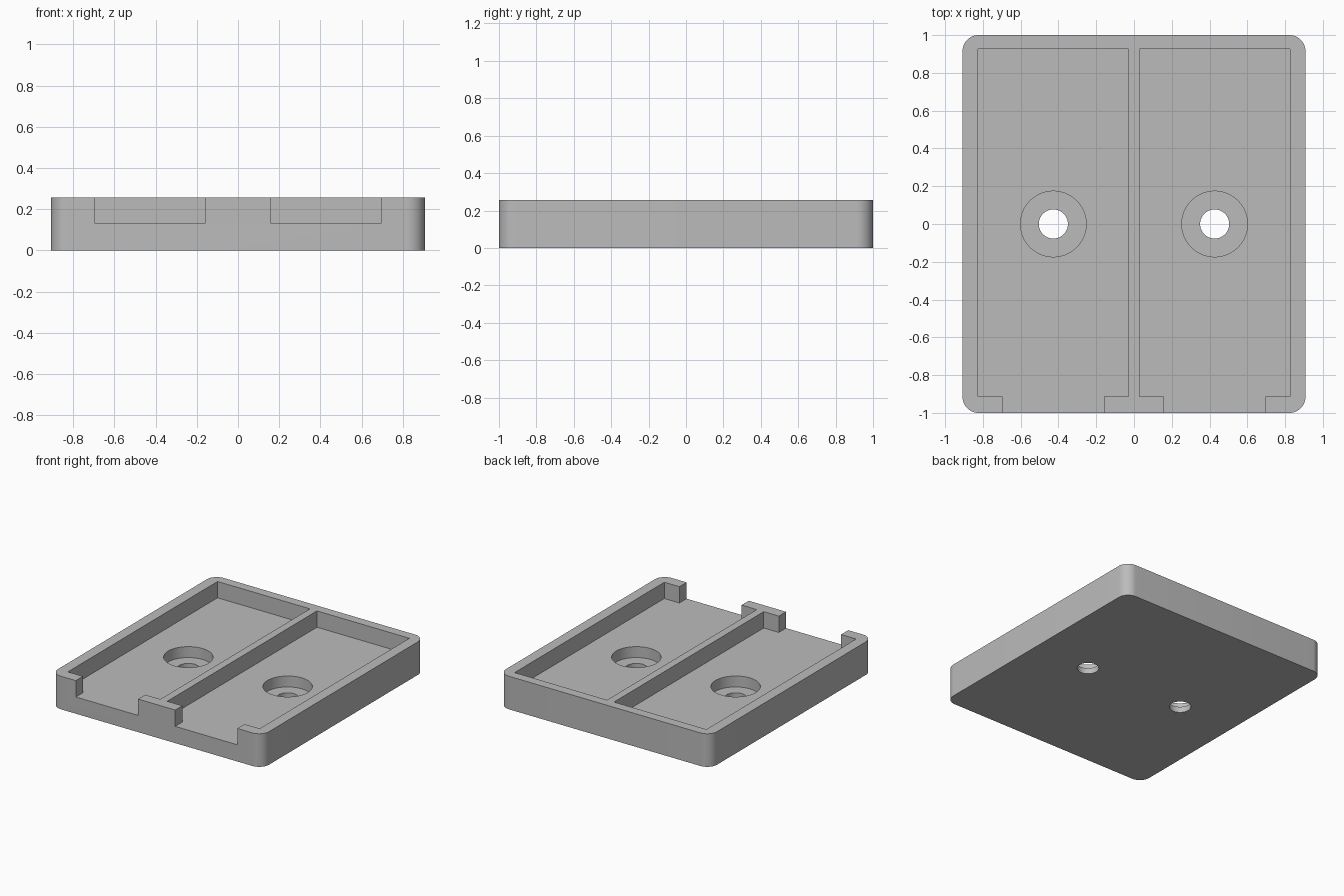
import bpy
import bmesh
from math import cos, sin, pi, radians

cube = bpy.data.objects.get("Cube")
if cube:
    bpy.data.objects.remove(cube, do_unlink=True)

HALF_W, HALF_D, HEIGHT = 0.908, 1.0, 0.257
FLOOR_Z, BORE_Z = 0.13, 0.045
CORNER_R = 0.085
HOLE_X, BORE_R, HOLE_R = 0.427, 0.174, 0.077

grey = bpy.data.materials.new("plain grey")
grey.use_nodes = True
grey.diffuse_color = (0.5, 0.5, 0.5, 1)
grey.node_tree.nodes["Principled BSDF"].inputs["Base Color"].default_value = (0.5, 0.5, 0.5, 1)


def arc(cx, cy, r, start, end, steps):
    """Points along an arc, angles in degrees."""
    angles = [radians(start + (end - start) * i / steps) for i in range(steps + 1)]
    return [(cx + r * cos(a), cy + r * sin(a)) for a in angles]


def prism(name, outline, z0, z1):
    """Extrude a flat outline from z0 to z1."""
    bm = bmesh.new()
    base = bm.faces.new([bm.verts.new((x, y, z0)) for x, y in outline])
    top = bmesh.ops.extrude_face_region(bm, geom=[base])["geom"]
    verts = [v for v in top if isinstance(v, bmesh.types.BMVert)]
    bmesh.ops.translate(bm, verts=verts, vec=(0, 0, z1 - z0))
    bmesh.ops.recalc_face_normals(bm, faces=bm.faces)
    mesh = bpy.data.meshes.new(name)
    bm.to_mesh(mesh)
    bm.free()
    mesh.materials.append(grey)
    obj = bpy.data.objects.new(name, mesh)
    bpy.context.collection.objects.link(obj)
    return obj


# Rounded block
outline = []
for i, (sx, sy) in enumerate([(1, 1), (-1, 1), (-1, -1), (1, -1)]):
    outline += arc(sx * (HALF_W - CORNER_R), sy * (HALF_D - CORNER_R),
                   CORNER_R, 90 * i, 90 * i + 90, 12)
tray = prism("divided_tray", outline, 0, HEIGHT)

# Pocket outline with an open notch through the front wall
pocket = [(0.03, -0.912), (0.16, -0.912), (0.16, -1.1), (0.695, -1.1),
          (0.695, -0.912), (0.825, -0.912), (0.825, 0.927), (0.03, 0.927)]

# Cut each compartment, its counterbore and its screw hole
cutters = []
for side, s in (("left", 1), ("right", -1)):
    cutters.append(prism(side + "_pocket_cutter", [(s * x, y) for x, y in pocket], FLOOR_Z, 0.4))
    for part, r, z in (("counterbore", BORE_R, BORE_Z), ("screw_hole", HOLE_R, -0.1)):
        circle = arc(s * HOLE_X, 0, r, 0, 360, 64)[:-1]
        cutters.append(prism(f"{side}_{part}_cutter", circle, z, 0.4))

bpy.ops.object.select_all(action="DESELECT")
bpy.context.view_layer.objects.active = tray
tray.select_set(True)
for cutter in cutters:
    cutter.hide_render = True
    cut = tray.modifiers.new(cutter.name, "BOOLEAN")
    cut.operation = "DIFFERENCE"
    cut.solver = "EXACT"
    cut.object = cutter
    bpy.ops.object.modifier_apply(modifier=cut.name)
    bpy.data.objects.remove(cutter, do_unlink=True)

bpy.ops.object.shade_smooth_by_angle(angle=radians(30))
